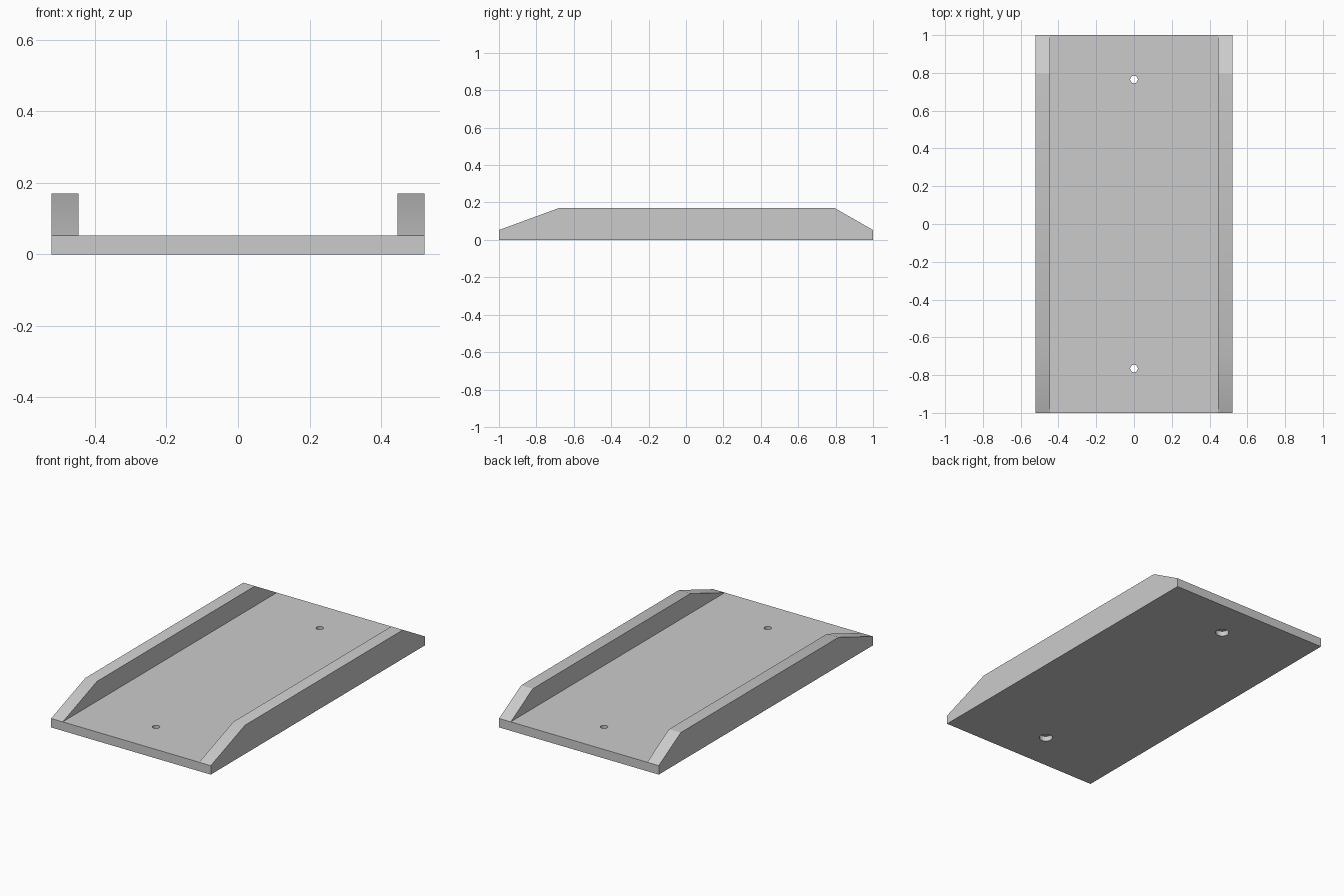
import bpy, bmesh

default = bpy.data.objects.get("Cube")
if default:
    bpy.data.objects.remove(default, do_unlink=True)

HALF_W, INNER_W = 0.522, 0.446    # outer edge and inner rail wall
FLOOR, RAIL = 0.053, 0.17         # floor thickness and rail height
HOLE_Y = 0.765

grey = bpy.data.materials.new("plain grey")
grey.use_nodes = True
colour = (0.6, 0.6, 0.6, 1)
grey.diffuse_color = colour
grey.node_tree.nodes["Principled BSDF"].inputs["Base Color"].default_value = colour


def section(bm, y, top):
    """One channel cross-section with rails reaching the given height."""
    half = [(HALF_W, 0), (HALF_W, top), (INNER_W, top), (INNER_W, FLOOR)]
    pts = half + [(-x, z) for x, z in reversed(half)]
    return [bm.verts.new((x, y, z)) for x, z in pts]


def make_object(name, bm):
    mesh = bpy.data.meshes.new(name)
    bm.to_mesh(mesh)
    bm.free()
    obj = bpy.data.objects.new(name, mesh)
    bpy.context.collection.objects.link(obj)
    return obj


# Channel plate: lofted sections, rails tapering down to the floor at both ends
bm = bmesh.new()
stations = [(-1, FLOOR), (-0.68, RAIL), (0.795, RAIL), (1, FLOOR)]
rings = [section(bm, y, top) for y, top in stations]
for a, b in zip(rings, rings[1:]):
    for i in range(len(a)):
        j = (i + 1) % len(a)
        bm.faces.new((a[i], a[j], b[j], b[i]))
bm.faces.new(rings[0])
bm.faces.new(rings[-1])
bmesh.ops.remove_doubles(bm, verts=bm.verts, dist=0.0001)
bmesh.ops.recalc_face_normals(bm, faces=bm.faces)
bmesh.ops.dissolve_limit(bm, angle_limit=0.001, verts=bm.verts, edges=bm.edges)
plate = make_object("channel_plate", bm)
plate.data.materials.append(grey)


# Screw holes: narrow through the floor, wider recess from below
def hole_cutter(name, y, radius, z_top):
    bm = bmesh.new()
    bmesh.ops.create_cone(bm, cap_ends=True, segments=32, radius1=radius,
                          radius2=radius, depth=z_top + 0.05)
    bmesh.ops.translate(bm, verts=bm.verts, vec=(0, y, (z_top - 0.05) / 2))
    cutter = make_object(name, bm)
    cutter.data.materials.append(grey)
    cutter.hide_render = True
    cutter.hide_set(True)
    cut = plate.modifiers.new(name, 'BOOLEAN')
    cut.operation = 'DIFFERENCE'
    cut.solver = 'EXACT'
    cut.object = cutter
    return cutter


cutters = []
for end, y in (("front", -HOLE_Y), ("back", HOLE_Y)):
    cutters.append(hole_cutter(end + "_recess_cutter", y, 0.037, 0.03))
    cutters.append(hole_cutter(end + "_hole_cutter", y, 0.02, 0.1))

# Bake the cuts, then drop the cutters
bpy.context.view_layer.update()
graph = bpy.context.evaluated_depsgraph_get()
baked = bpy.data.meshes.new_from_object(plate.evaluated_get(graph))
plate.modifiers.clear()
plate.data = baked
for cutter in cutters:
    bpy.data.objects.remove(cutter, do_unlink=True)

# Smooth hole walls, crisp edges elsewhere
bpy.ops.object.select_all(action='DESELECT')
plate.select_set(True)
bpy.context.view_layer.objects.active = plate
bpy.ops.object.shade_smooth_by_angle(angle=0.5)
